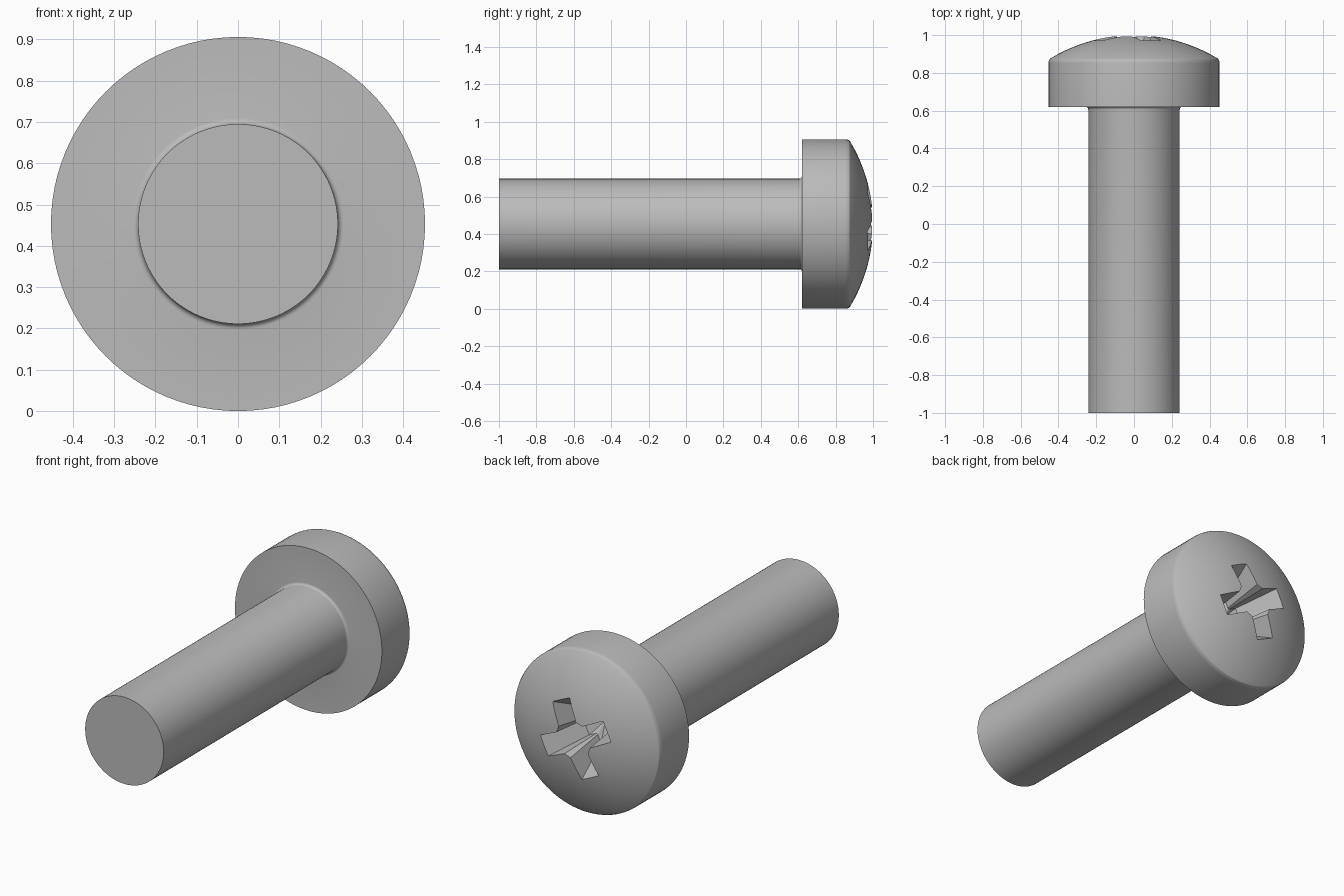
import bpy, bmesh
from math import sin, cos, pi, radians, sqrt
from mathutils import Matrix, Vector

default = bpy.data.objects.get("Cube")
if default:
    bpy.data.objects.remove(default, do_unlink=True)

HEAD_R, SHANK_R = 0.453, 0.242
DOME_R = 0.856          # sphere radius of the domed head
AXIS_Z = HEAD_R         # height of the screw axis

steel = bpy.data.materials.new("grey steel")
steel.use_nodes = True
GREY = (0.5, 0.5, 0.5, 1.0)
steel.diffuse_color = GREY
steel.node_tree.nodes["Principled BSDF"].inputs["Base Color"].default_value = GREY


def finish(bm, name):
    bmesh.ops.recalc_face_normals(bm, faces=bm.faces)
    mesh = bpy.data.meshes.new(name)
    bm.to_mesh(mesh)
    bm.free()
    mesh.materials.append(steel)
    obj = bpy.data.objects.new(name, mesh)
    obj.location.z = AXIS_Z
    bpy.context.collection.objects.link(obj)
    return obj


def arc(cx, cy, r, start, end, steps):
    angles = [radians(start + (end - start) * i / steps) for i in range(steps + 1)]
    return [(cx + r * cos(a), cy + r * sin(a)) for a in angles]


def lathe(name, profile, segments=96):
    """Spin (radius, y) points about the y axis."""
    bm = bmesh.new()
    verts = [bm.verts.new((r, y, 0)) for r, y in profile]
    edges = [bm.edges.new(pair) for pair in zip(verts, verts[1:])]
    bmesh.ops.spin(bm, geom=verts + edges, cent=(0, 0, 0), axis=(0, 1, 0),
                   angle=2 * pi, steps=segments)
    bmesh.ops.remove_doubles(bm, verts=bm.verts, dist=0.0003)
    return finish(bm, name)


def cross_section(bm, y, reach, half, inner):
    """Four-winged outline with chamfered inner corners."""
    ring = []
    for k in range(4):
        turn = Matrix.Rotation(radians(90 * k - 25), 2)
        for u, v in ((inner, -half), (reach, -half), (reach, half), (inner, half)):
            p = turn @ Vector((u, v))
            ring.append(bm.verts.new((p.x, y, p.y)))
    return ring


# Shank, root fillet, head wall, rounded rim and dome in one profile
shank = [(0, -1), (SHANK_R, -1)]
root = arc(SHANK_R + 0.014, 0.606, 0.014, 180, 90, 5)
rim = [(HEAD_R, 0.62), (HEAD_R, 0.852), (0.4515, 0.863), (0.446, 0.874)]
dome = []
for i in range(13):
    r = 0.437 * (1 - i / 12)
    dome.append((r, 1 - DOME_R + sqrt(DOME_R ** 2 - r * r)))
screw = lathe("screw_body", shank + root + rim + dome)

# Tapered cross recess cutter, ending in a shallow point
bm = bmesh.new()
top = cross_section(bm, 1.02, 0.238, 0.060, 0.090)
low = cross_section(bm, 0.75, 0.100, 0.045, 0.052)
tip = bm.verts.new((0, 0.71, 0))
bm.faces.new(top)
for i in range(len(top)):
    j = (i + 1) % len(top)
    bm.faces.new((top[i], top[j], low[j], low[i]))
    bm.faces.new((low[i], low[j], tip))
cutter = finish(bm, "recess_cutter")
cutter.hide_render = True

# Cut the recess, then shade smooth with sharp edges kept
cut = screw.modifiers.new("cross_recess", "BOOLEAN")
cut.operation = "DIFFERENCE"
cut.solver = "EXACT"
cut.object = cutter
bpy.ops.object.select_all(action="DESELECT")
screw.select_set(True)
bpy.context.view_layer.objects.active = screw
bpy.ops.object.modifier_apply(modifier=cut.name)
bpy.data.objects.remove(cutter, do_unlink=True)
bpy.ops.object.shade_smooth_by_angle(angle=radians(25))
